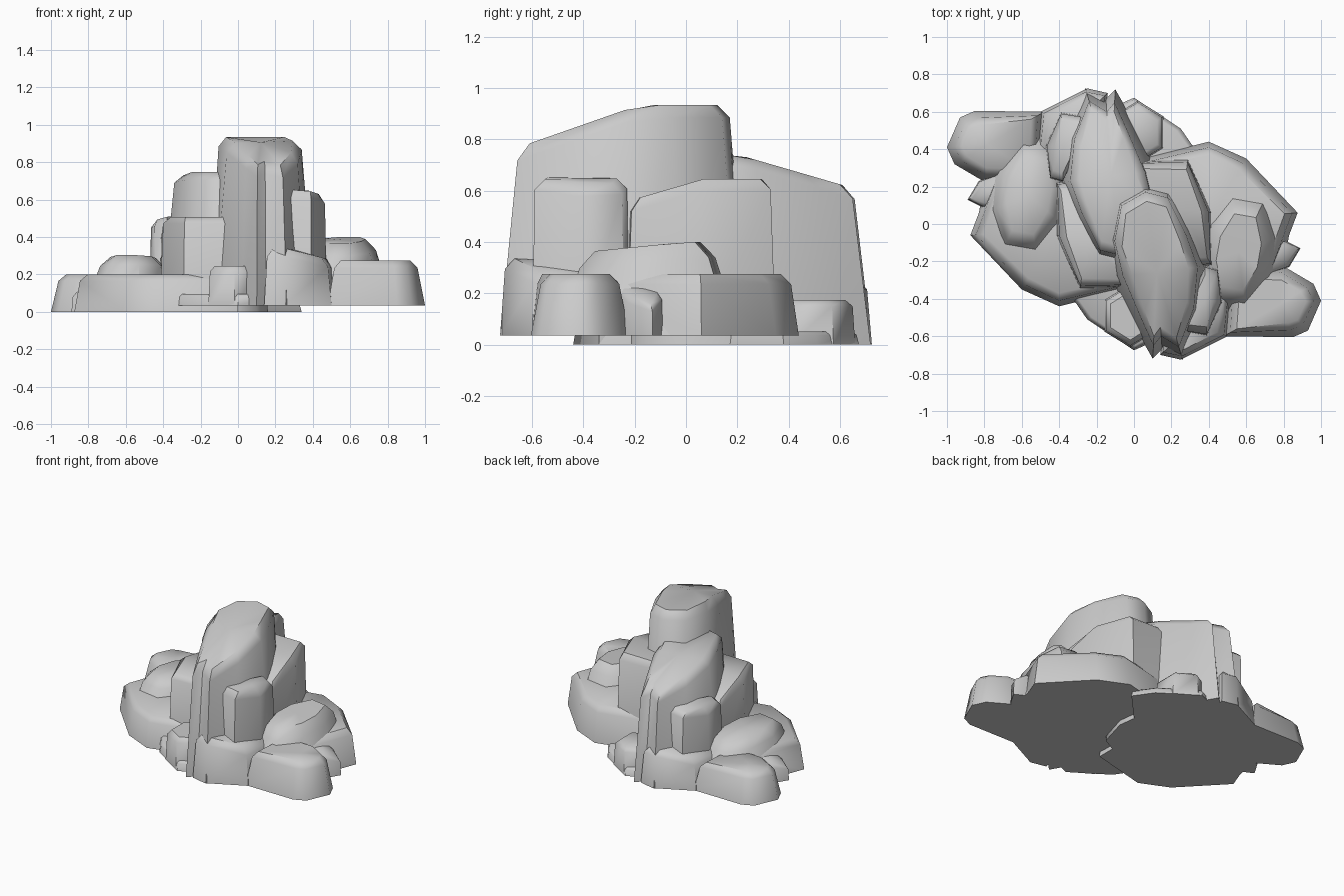
import bpy, bmesh, math
from mathutils import Vector

if "Cube" in bpy.data.objects:
    bpy.data.objects.remove(bpy.data.objects["Cube"])


def oval(cx, cy, a, b, turn, sides):
    """Rotated oval footprint with few sides."""
    t = math.radians(turn)
    out = []
    for i in range(sides):
        u = math.tau * (i + .5) / sides
        x, y = a * math.cos(u), b * math.sin(u)
        out.append((cx + x * math.cos(t) - y * math.sin(t),
                    cy + x * math.sin(t) + y * math.cos(t)))
    return out


def rock(name, outline, top, taper=.02, rim=.04):
    """Faceted boulder: leaning walls, chamfered rim, sloped top."""
    n = len(outline)
    pts = [Vector(q) for q in outline]
    c = sum(pts, Vector((0, 0))) / n
    s = -1 if turned else 1
    bm = bmesh.new()

    def vert(p, z):
        return bm.verts.new((s * p.x, s * p.y, z * squash + lift))

    def ring(inset, height):
        moved = [c + (q - c) * max(.1, 1 - inset / (q - c).length) for q in pts]
        return [vert(p, height(p)) for p in moved]

    rings = [ring(0, lambda p: 0),
             ring(taper, lambda p: top(p.x, p.y) - rim),
             ring(taper + rim, lambda p: top(p.x, p.y))]
    for a, b in zip(rings, rings[1:]):
        for i in range(n):
            j = (i + 1) % n
            bm.faces.new((a[i], a[j], b[j], b[i]))
    peak = vert(c, top(c.x, c.y))
    for i in range(n):
        bm.faces.new((rings[2][i], rings[2][(i + 1) % n], peak))
    bm.faces.new(rings[0][::-1])
    bmesh.ops.recalc_face_normals(bm, faces=bm.faces)
    me = bpy.data.meshes.new(name)
    bm.to_mesh(me)
    bm.free()
    ob = bpy.data.objects.new(name + label, me)
    bpy.context.collection.objects.link(ob)
    me.shade_smooth()
    me.set_sharp_from_angle(angle=math.radians(48))


# The cluster is built twice: tall, then turned half round and squashed
for label, turned, squash, lift in (("_tall", False, 1, .035), ("_short", True, .83, 0)):
    # main tower, with a shallow crack at the front
    rock("tower",
         [(.05, .24), (-.1, .16), (-.16, -.05), (-.13, -.28), (.02, -.58), (.1, -.72),
          (.15, -.67), (.26, -.725), (.37, -.5), (.41, -.22), (.32, 0), (.19, .21)],
         lambda x, y: .9 - max(0, -.18 - y) * .35, .07, .05)
    # shoulder wrapped behind the tower
    rock("shoulder",
         [(0, .34), (.02, .2), (.33, -.24), (.42, -.23), (.42, .06), (.29, .35)],
         lambda x, y: .61 - max(0, -y) * .4)
    # narrow column and spreading foot in front
    rock("column",
         [(.22, -.57), (.39, -.6), (.475, -.42), (.45, -.24), (.38, -.22)],
         lambda x, y: .62 - max(0, x - .36) * .35, .01)
    rock("tower_foot", [(.14, -.7), (.25, -.725), (.5, -.6), (.52, -.35), (.2, -.3)],
         lambda x, y: .3 + min(0, .3 - x) * .3)
    # wide low terrace with a hump
    rock("terrace",
         [(0, .34), (.4, .44), (.6, .35), (.875, .06), (.7, -.4), (.3, -.5), (0, -.1)],
         lambda x, y: .24, .03)
    rock("hump", oval(.56, -.15, .38, .27, 80, 8),
         lambda x, y: .365 + min(0, y) * .1, .1, .06)
    # outlying slab and the wedge beside it
    rock("outer_slab",
         [(.48, -.6), (.85, -.605), (.93, -.57), (1, -.41), (.96, -.32), (.79, -.22), (.5, -.25)],
         lambda x, y: .24, .04)
    rock("wedge", [(.65, -.1), (.81, -.09), (.89, -.13), (.83, -.23), (.68, -.28)],
         lambda x, y: .2 - max(0, x - .74) * .6, .005, .02)
    # thin ground plate and the small block standing on it
    rock("plate",
         [(-.34, -.38), (-.25, -.51), (0, -.675), (.17, -.6), (.6, -.1), (.3, .3)],
         lambda x, y: .06, .01, .015)
    rock("small_block", oval(-.02, -.49, .16, .17, 0, 6), lambda x, y: .21, .01, .03)
